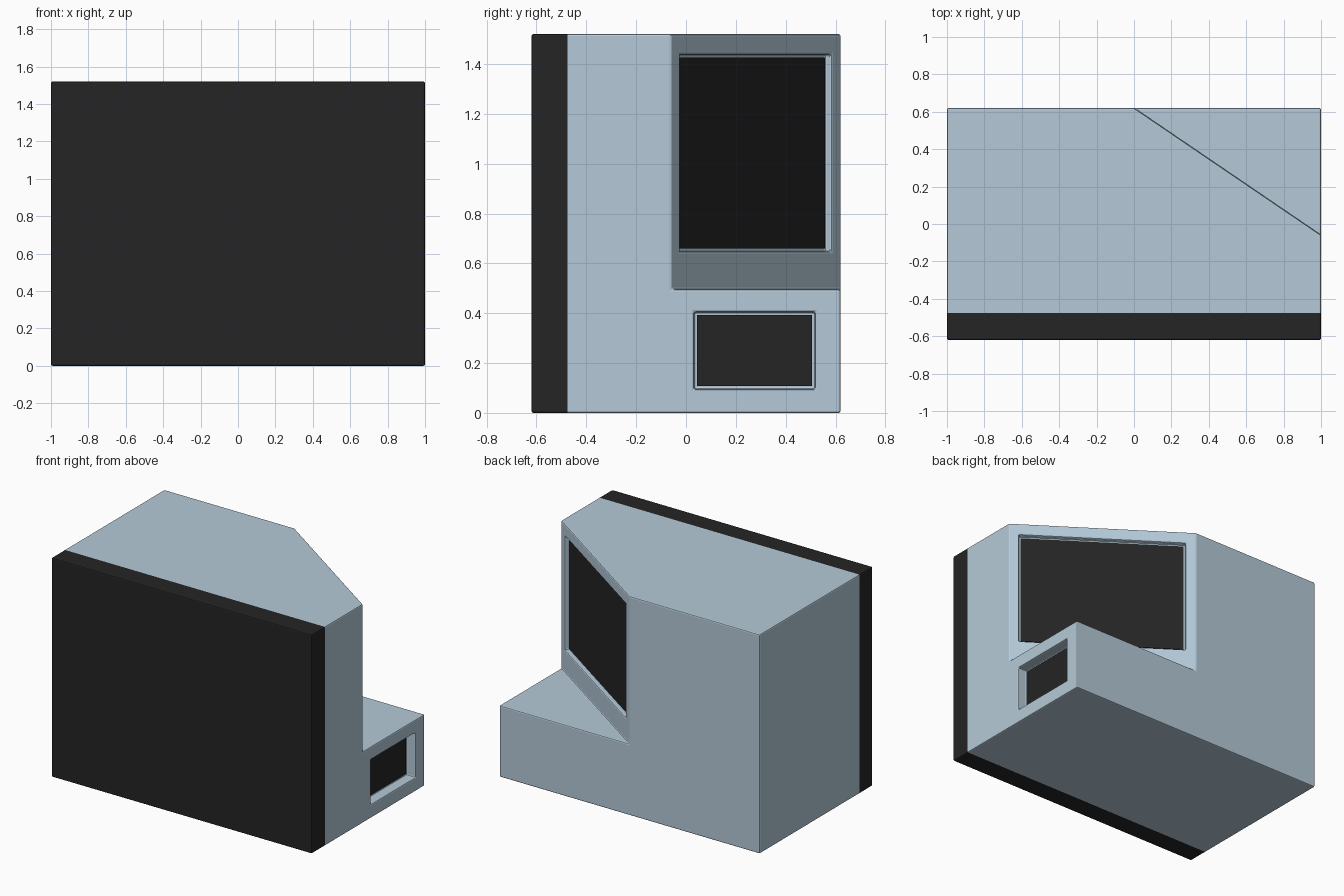
import bpy
import bmesh
import math
from mathutils import Matrix, Vector

default_cube = bpy.data.objects.get("Cube")
if default_cube:
    bpy.data.objects.remove(default_cube, do_unlink=True)


def material(name, colour):
    mat = bpy.data.materials.new(name)
    mat.use_nodes = True
    mat.diffuse_color = (*colour, 1)
    mat.node_tree.nodes["Principled BSDF"].inputs["Base Color"].default_value = (*colour, 1)
    return mat


blue_grey = material("pale blue grey", (0.46, 0.59, 0.69))
black = material("black", (0.018, 0.018, 0.018))


def box(name, size, centre, turn=0.0, mat=None):
    mesh = bpy.data.meshes.new(name)
    bm = bmesh.new()
    place = Matrix.Translation(centre) @ Matrix.Rotation(turn, 4, "Z") @ Matrix.Diagonal((*size, 1))
    bmesh.ops.create_cube(bm, size=1, matrix=place)
    bm.to_mesh(mesh)
    bm.free()
    obj = bpy.data.objects.new(name, mesh)
    bpy.context.collection.objects.link(obj)
    if mat:
        mesh.materials.append(mat)
    return obj


def apply_modifier(obj, mod):
    bpy.context.view_layer.objects.active = obj
    bpy.ops.object.modifier_apply(modifier=mod.name)


def cut(obj, cutter):
    mod = obj.modifiers.new("cut", "BOOLEAN")
    mod.operation = "DIFFERENCE"
    mod.solver = "EXACT"
    mod.object = cutter
    apply_modifier(obj, mod)
    bpy.data.objects.remove(cutter, do_unlink=True)


def recessed_panel(name, obj, centre, width, height, depth, turn):
    """Sink a pocket into obj and lay a dark plate on its floor."""
    normal = Vector((math.cos(turn), math.sin(turn), 0))
    cut(obj, box("pocket_cutter", (2 * depth, width, height), centre, turn))
    gap = 0.025
    box(name, (0.008, width - gap, height - gap),
        centre - normal * (depth - 0.003), turn, black)


# Cabinet block with the upper corner sliced off diagonally above a ledge
body = box("cabinet_body", (2, 1.24, 1.52), (0, 0, 0.76), mat=blue_grey)
slant = math.atan2(1, 0.68)
slant_normal = Vector((math.cos(slant), math.sin(slant), 0))
slant_middle = Vector((0.5, 0.28, 0))
cut(body, box("corner_cutter", (1, 3, 2),
              slant_middle + slant_normal * 0.5 + Vector((0, 0, 1.495)), slant))

# Large slanted screen and small side panel
recessed_panel("slanted_screen", body, slant_middle + Vector((0, 0, 1.043)), 1.08, 0.79, 0.03, slant)
recessed_panel("side_panel", body, Vector((1, 0.275, 0.25)), 0.485, 0.31, 0.07, 0)

# Softened edges
bevel = body.modifiers.new("bevel", "BEVEL")
bevel.width = 0.008
bevel.segments = 2
bevel.limit_method = "ANGLE"
bevel.angle_limit = math.radians(25)
apply_modifier(body, bevel)

# Dark front slab, split from the body by a vertical plane
body.data.materials.append(black)
bm = bmesh.new()
bm.from_mesh(body.data)
seam = -0.475
bmesh.ops.bisect_plane(bm, geom=bm.verts[:] + bm.edges[:] + bm.faces[:],
                       plane_co=(0, seam, 0), plane_no=(0, 1, 0))
for face in bm.faces:
    face.material_index = int(face.calc_center_median().y < seam)
bm.to_mesh(body.data)
bm.free()
